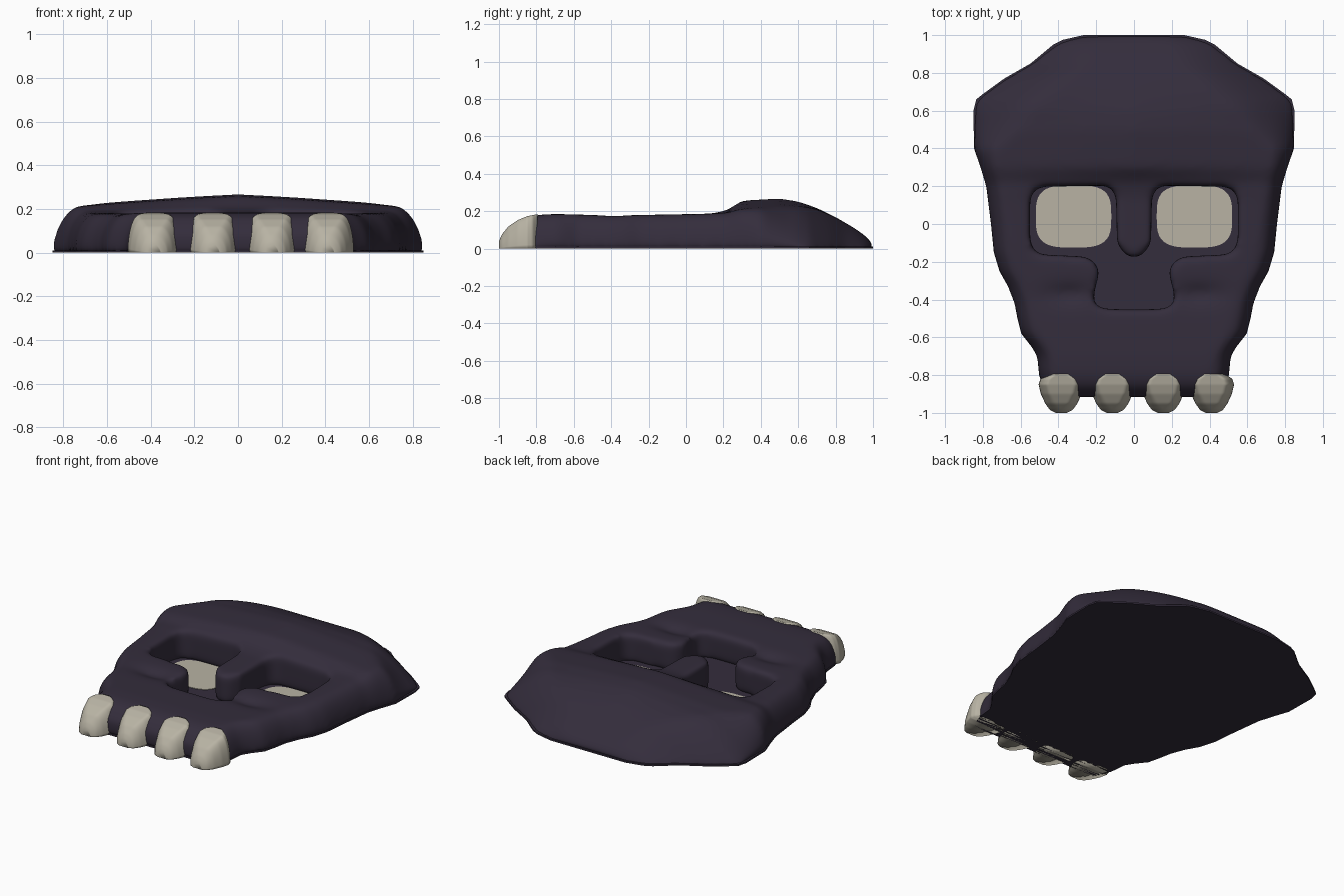
import bpy, bmesh, math

if "Cube" in bpy.data.objects:
    bpy.data.objects.remove(bpy.data.objects["Cube"])


def material(name, rgb):
    m = bpy.data.materials.new(name)
    m.diffuse_color = (*rgb, 1)
    m.use_nodes = True
    m.node_tree.nodes["Principled BSDF"].inputs["Base Color"].default_value = m.diffuse_color
    return m


DARK = material("dark_bone", (0.034, 0.026, 0.045))
PALE = material("pale_bone", (0.48, 0.45, 0.37))


def finish(bm, name, mat=None, smooth=True):
    bmesh.ops.recalc_face_normals(bm, faces=bm.faces)
    me = bpy.data.meshes.new(name)
    bm.to_mesh(me)
    bm.free()
    for p in me.polygons:
        p.use_smooth = smooth
    ob = bpy.data.objects.new(name, me)
    bpy.context.collection.objects.link(ob)
    if mat:
        me.materials.append(mat)
    return ob


def lerp(table, y):
    for (a, p), (b, q) in zip(table, table[1:]):
        if y <= b:
            t = max(0, (y - a) / (b - a))
            return p + (q - p) * t
    return table[-1][1]


def loft(name, mat, widths, heights, rims, cx=0, rows=60, cols=40, shape=lambda x, y: (1, 0, 0)):
    """Flat-bottomed solid whose half width, height and rim rounding vary along y."""
    bm = bmesh.new()
    y0, y1 = widths[0][0], widths[-1][0]
    loops = []
    for i in range(rows + 1):
        y = y0 + (y1 - y0) * i / rows
        w, h, rim = lerp(widths, y), lerp(heights, y), lerp(rims, y)
        loop = []
        for j in range(cols + 1):
            x = -w * math.cos(math.pi * j / cols)
            d = min((w - abs(x)) / min(rim, w), 1)
            k, add, dome = shape(x, y)
            f = (1 - dome) * math.sqrt(max(0, 1 - (1 - d) ** 2)) + dome * (1 - (1 - d) ** 1.8)
            loop.append(bm.verts.new((cx + x, y, f * (h * k + add))))
        loops.append(loop)
    n = cols + 1
    for a, b in zip(loops, loops[1:]):
        for j in range(n):
            bm.faces.new((a[j], a[(j + 1) % n], b[(j + 1) % n], b[j]))
    bm.faces.new(loops[0])
    bm.faces.new(loops[-1][::-1])
    return finish(bm, name, mat)


def prism(name, pts, z0, z1, mat=None):
    bm = bmesh.new()
    face = bm.faces.new([bm.verts.new((x, y, z0)) for x, y in pts])
    ext = bmesh.ops.extrude_face_region(bm, geom=[face])
    for v in ext["geom"]:
        if isinstance(v, bmesh.types.BMVert):
            v.co.z = z1
    return finish(bm, name, mat, False)


def mirrored(half):
    return half + [(-x, y) for x, y in reversed(half) if x > 0]


# Skull body: half widths, crest heights and rim rounding along y
WIDTH = [(-.915, .45), (-.86, .485), (-.8, .505), (-.7, .515), (-.65, .545), (-.58, .60),
         (-.5, .62), (-.42, .635), (-.33, .67), (-.25, .715), (-.15, .745), (0, .76),
         (.2, .785), (.3, .815), (.4, .85), (.6, .853), (.66, .838), (.69, .80), (.77, .69),
         (.85, .55), (.95, .43), (.975, .38), (1, .27)]
HEIGHT = [(-.915, .09), (-.86, .158), (-.8, .18), (-.7, .185), (-.4, .177), (0, .184),
          (.14, .187), (.22, .205), (.3, .257), (.5, .268), (.6, .252), (.7, .217),
          (.8, .168), (.9, .11), (.97, .06), (1, .02)]
RIM = [(-.9, .1), (.3, .1), (.4, .14), (.5, .26), (.68, .4), (.8, .36), (1, .2)]


def relief(x, y):
    brow = min(max((y - .15) / .15, 0), 1) * min(max((.8 - y) / .25, 0), 1)
    groove = -.03 * math.exp(-((y + .37) / .05) ** 2 - ((abs(x) - .34) / .13) ** 2)
    dome = min(max((y - .38) / .25, 0), 1)
    return 1 - .17 * brow * min(abs(x) / .7, 1) ** 1.2, groove, dome


skull = loft("skull", DARK, WIDTH, HEIGHT, RIM, rows=95, cols=60, shape=relief)

# Joined eye and nose opening
opening = mirrored([(0, -.18), (.05, -.16), (.09, -.1), (.095, .14), (.115, .185), (.15, .203),
                    (.48, .198), (.53, .178), (.55, .13), (.55, -.08), (.535, -.135), (.49, -.162),
                    (.26, -.172), (.21, -.2), (.182, -.25), (.21, -.36), (.213, -.41),
                    (.19, -.44), (.14, -.45), (0, -.453)])
cutter = prism("opening_cutter", opening, -.2, .6)
cutter.hide_render = True
cutter.hide_viewport = True
cutter.display_type = 'WIRE'

cut = skull.modifiers.new("opening", 'BOOLEAN')
cut.operation = 'DIFFERENCE'
cut.solver = 'EXACT'
cut.object = cutter
rem = skull.modifiers.new("remesh", 'REMESH')
rem.mode = 'VOXEL'
rem.voxel_size = .014
rem.use_smooth_shade = True
soft = skull.modifiers.new("soften", 'SMOOTH')
soft.factor = .5
soft.iterations = 24

# Thin back plate closing the underside
prism("back_plate", mirrored([(w - .003, y) for y, w in WIDTH]), 0, .01, DARK)

# Pale socket floors
for name, s in (("left_eye_floor", -1), ("right_eye_floor", 1)):
    pts = []
    for i in range(40):
        a = 2 * math.pi * i / 40
        c, d = math.cos(a), math.sin(a)
        pts.append((s * .32 + .2 * math.copysign(abs(c) ** .6, c),
                    .04 + .165 * math.copysign(abs(d) ** .6, d)))
    prism(name, pts, .004, .013, PALE)

# Four blunt teeth along the lower edge
TOOTH_W = [(-1, .03), (-.985, .06), (-.95, .085), (-.9, .108), (-.85, .12), (-.82, .11), (-.795, .075)]
TOOTH_H = [(-1, .04), (-.985, .075), (-.95, .118), (-.9, .152), (-.85, .173), (-.795, .184)]
for i, x in enumerate((-.385, -.115, .155, .41)):
    loft(f"tooth_{i + 1}", PALE, TOOTH_W, TOOTH_H, [(-1, .06), (-.8, .05)], cx=x, rows=30, cols=40)
